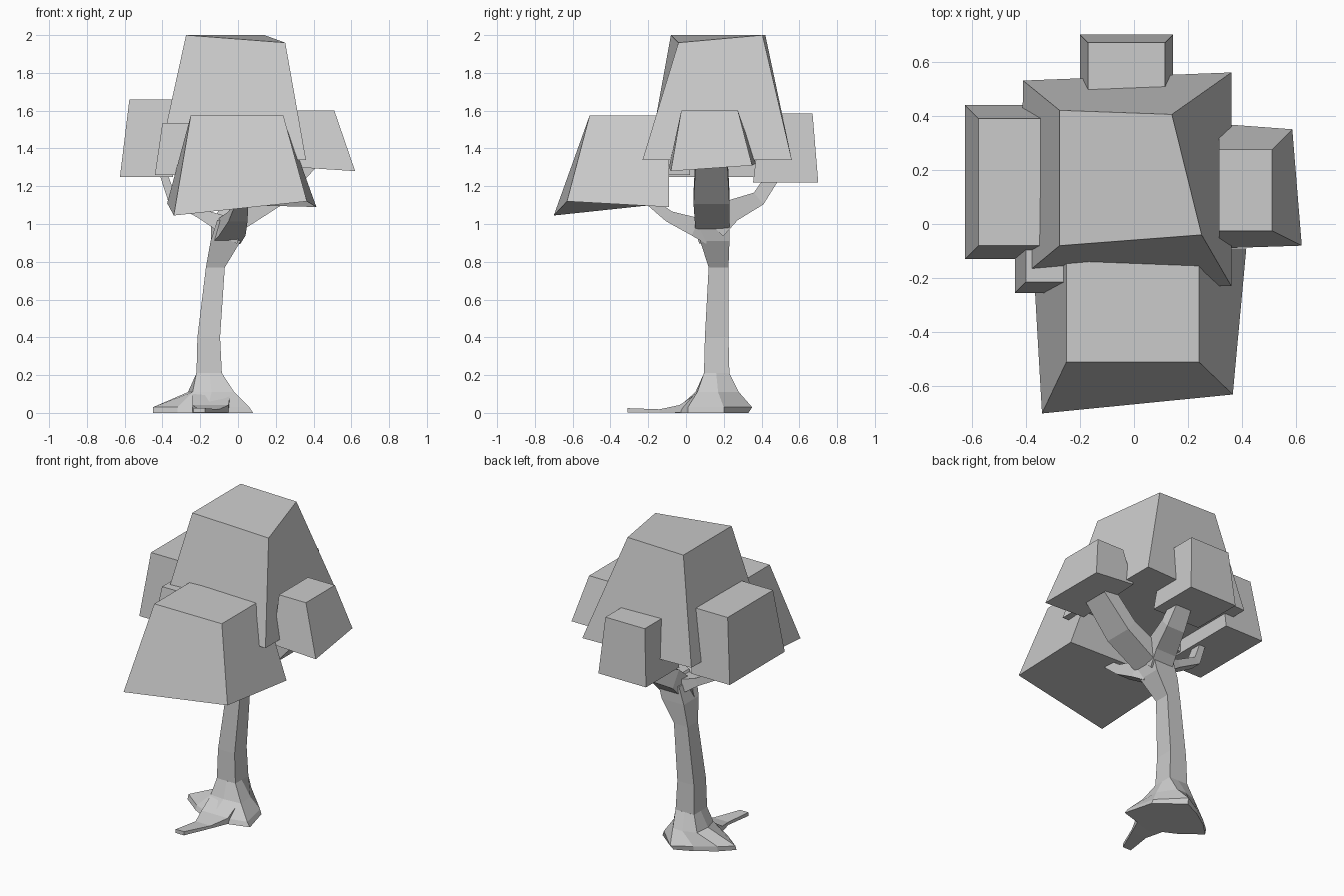
import bpy
from mathutils import Vector


def loft(name, rings):
    """Flat-shaded closed skin through rings with equal point counts."""
    n = len(rings[0])
    verts = [p for r in rings for p in r]
    faces = [list(range(n))[::-1], [len(verts) - n + i for i in range(n)]]
    for k in range(len(rings) - 1):
        for i in range(n):
            j = (i + 1) % n
            faces.append([k * n + i, k * n + j, (k + 1) * n + j, (k + 1) * n + i])
    me = bpy.data.meshes.new(name)
    me.from_pydata([tuple(v) for v in verts], [], faces)
    me.update()
    ob = bpy.data.objects.new(name, me)
    bpy.context.collection.objects.link(ob)
    return ob


def rect(x0, x1, y0, y1, z):
    return [(x0, y0, z), (x1, y0, z), (x1, y1, z), (x0, y1, z)]


def limb(name, path, side):
    """Four-sided tapered limb; path points are (x, y, z, width, thickness)."""
    pts = [Vector(p[:3]) for p in path]
    s = Vector(side).normalized()
    rings = []
    for i, p in enumerate(path):
        t = (pts[min(i + 1, len(pts) - 1)] - pts[max(i - 1, 0)]).normalized()
        u = t.cross(s).normalized() * p[4] / 2
        v = s * p[3] / 2
        rings.append([pts[i] - u - v, pts[i] + v - u, pts[i] + u + v, pts[i] + u - v])
    return loft(name, [r[::-1] for r in rings])


# Trunk
loft("trunk", [rect(*r) for r in [
    (-.22, -.085, .095, .23, .20),
    (-.215, -.095, .10, .225, .40),
    (-.17, -.07, .12, .225, .77),
    (-.145, .015, .075, .23, .91),
    (-.11, .045, .05, .23, 1.02)]])

# Flared base, widening to the left
base = [
    (.21, [(-.085, .095), (-.085, .16), (-.085, .23), (-.15, .23),
           (-.22, .23), (-.22, .16), (-.22, .095), (-.15, .095)]),
    (.11, [(-.02, .06), (-.03, .17), (-.1, .28), (-.17, .28),
           (-.255, .25), (-.265, .15), (-.24, .06), (-.14, .05)]),
    (.03, [(.06, .01), (.02, .2), (-.13, .35), (-.25, .28),
           (-.37, .2), (-.45, .13), (-.32, .03), (-.16, -.04)]),
    (0, [(.08, .01), (.03, .2), (-.14, .33), (-.25, .28),
         (-.37, .2), (-.45, .12), (-.32, .02), (-.16, -.06)])]
loft("trunk_base", [[(x, y, z) for x, y in pts] for z, pts in base[::-1]])

# Front root
limb("front_root", [(-.14, .09, .06, .2, .11), (-.145, -.03, .022, .19, .04),
                    (-.155, -.14, .01, .11, .018), (-.205, -.31, .013, .06, .024)], (1, 0, 0))

# Branches
limb("right_branch", [(-.06, .145, .92, .15, .12), (-.02, .14, 1.01, .18, .12),
                      (.21, .135, 1.14, .19, .09), (.38, .135, 1.33, .17, .09)], (0, 1, 0))
limb("back_branch", [(-.04, .15, .98, .15, .13), (-.02, .24, 1.07, .15, .12),
                     (.02, .385, 1.135, .13, .08), (.02, .46, 1.25, .11, .07)], (1, 0, 0))
limb("front_branch", [(-.065, .13, .95, .155, .12), (-.03, .05, .985, .14, .1),
                      (.0, -.09, 1.04, .1, .06), (.02, -.19, 1.12, .07, .05)], (1, 0, 0))
limb("left_branch", [(-.06, .13, .99, .14, .1), (-.2, .13, 1.055, .1, .05),
                     (-.35, .13, 1.135, .08, .05), (-.4, .13, 1.28, .07, .04)], (0, 1, 0))

# Foliage blocks
loft("main_crown", [
    [(-.42, -.2, 1.34), (.36, -.23, 1.34), (.36, .56, 1.34), (-.41, .53, 1.34)],
    [(-.275, -.08, 2), (.25, -.04, 1.96), (.14, .405, 2), (-.275, .42, 2)]])
loft("front_foliage", [
    [(-.34, -.7, 1.045), (.365, -.63, 1.12), (.415, -.09, 1.09), (-.375, -.09, 1.11)],
    rect(-.25, .24, -.51, -.09, 1.575)])
loft("right_foliage", [
    [(.315, -.09, 1.3), (.62, -.08, 1.28), (.585, .35, 1.31), (.315, .37, 1.32)],
    rect(.315, .51, -.025, .275, 1.6)])
loft("left_foliage", [rect(-.625, -.345, -.13, .44, 1.25),
                      rect(-.575, -.345, -.08, .39, 1.66)])
loft("back_foliage", [rect(-.2, .145, .355, .7, 1.22),
                      rect(-.17, .115, .4, .67, 1.585)])
loft("small_foliage", [rect(-.44, -.255, -.255, .02, 1.26),
                       rect(-.4, -.255, -.215, .0, 1.535)])
